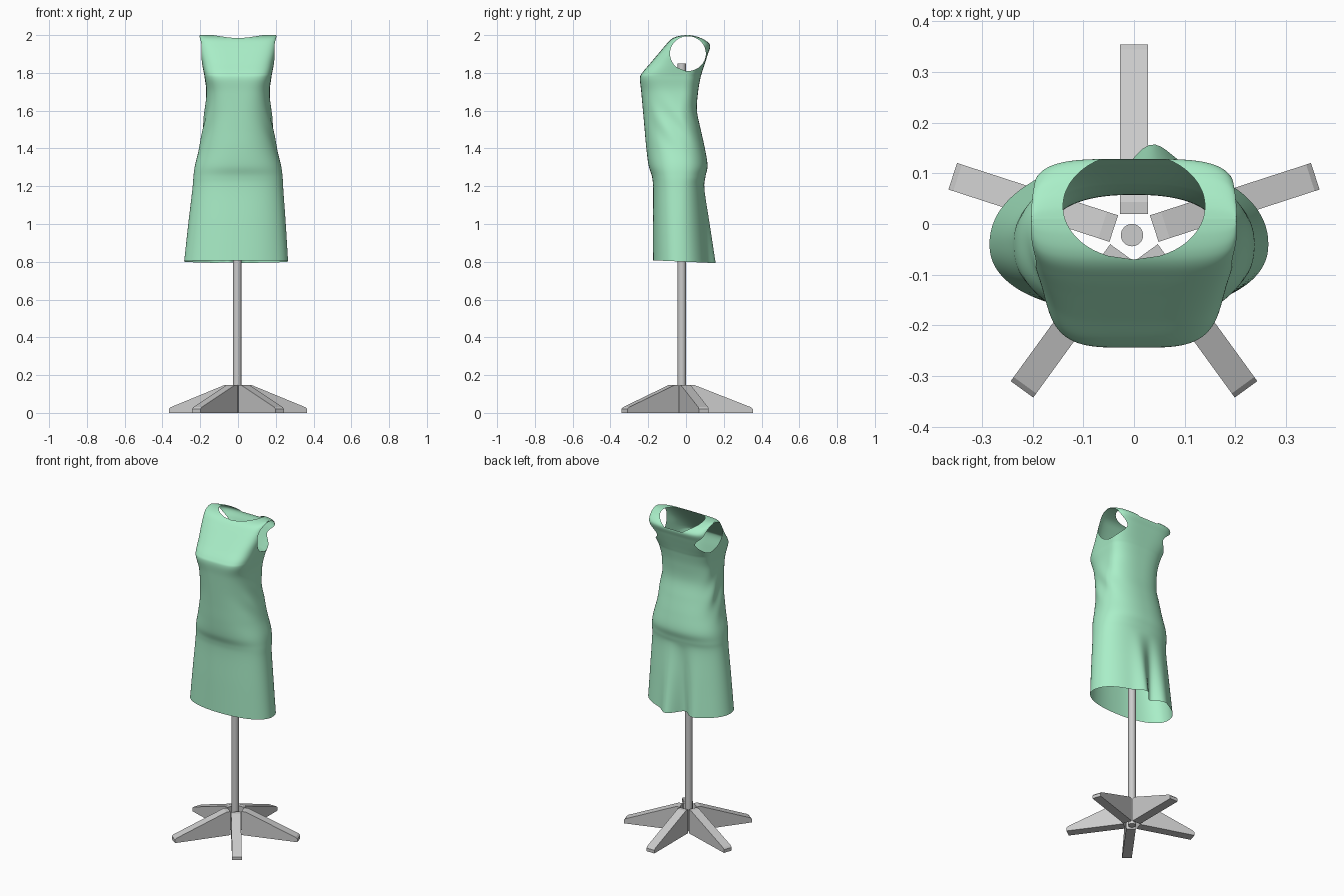
import bpy, bmesh
from math import sin, cos, pi, exp, radians
from mathutils import Matrix

if "Cube" in bpy.data.objects:
    bpy.data.objects.remove(bpy.data.objects["Cube"])


def make_object(name, bm, material=None):
    bmesh.ops.recalc_face_normals(bm, faces=bm.faces)
    mesh = bpy.data.meshes.new(name)
    bm.to_mesh(mesh)
    bm.free()
    obj = bpy.data.objects.new(name, mesh)
    bpy.context.collection.objects.link(obj)
    if material:
        mesh.materials.append(material)
    return obj


def spline(rows, steps):
    """Catmull-Rom interpolation through tuples."""
    out = []
    for i in range(len(rows) - 1):
        a, b = rows[max(i - 1, 0)], rows[i]
        c, d = rows[i + 1], rows[min(i + 2, len(rows) - 1)]
        for k in range(steps):
            t = k / steps
            out.append([0.5 * (2 * q + (r - p) * t + (2 * p - 5 * q + 4 * r - s) * t * t
                               + (3 * q - p - 3 * r + s) * t ** 3)
                        for p, q, r, s in zip(a, b, c, d)])
    return out + [list(rows[-1])]


def spow(v, p):
    return abs(v) ** p * (1 if v >= 0 else -1)


def gauss(v, centre, width):
    return exp(-((v - centre) / width) ** 2)


def cut_hole(bm, f):
    """Cut away the region where f < 0 along its exact outline."""
    val = {v: f(v.co) for v in bm.verts}
    new = []
    for e in list(bm.edges):
        a, b = e.verts
        if (val[a] < 0) != (val[b] < 0):
            t = val[a] / (val[a] - val[b])
            new.append(bmesh.utils.edge_split(e, a, min(max(t, 0.01), 0.99))[1])
    bmesh.ops.connect_verts(bm, verts=new)
    bmesh.ops.delete(bm, geom=[v for v, d in val.items() if d < 0], context='VERTS')


# Dress sections: z, half width, front y, back y, widest y, squareness front, back
ROWS = [
    (0.80, 0.275, -0.175, 0.125, -0.04, 2.2, 2.1),
    (1.00, 0.258, -0.175, 0.110, -0.04, 2.3, 2.1),
    (1.18, 0.241, -0.174, 0.096, -0.04, 2.4, 2.2),
    (1.25, 0.236, -0.180, 0.103, -0.04, 2.4, 2.3),
    (1.31, 0.228, -0.198, 0.114, -0.04, 2.3, 2.3),
    (1.40, 0.206, -0.210, 0.100, -0.04, 2.3, 2.3),
    (1.50, 0.188, -0.219, 0.078, -0.04, 2.4, 2.3),
    (1.60, 0.175, -0.228, 0.058, -0.04, 2.6, 2.4),
    (1.70, 0.168, -0.237, 0.064, -0.03, 3.2, 2.6),
    (1.77, 0.176, -0.244, 0.076, -0.02, 4.0, 2.8),
    (1.80, 0.181, -0.232, 0.084, -0.01, 4.2, 3.0),
    (1.85, 0.191, -0.190, 0.100, 0.01, 4.2, 3.4),
    (1.90, 0.200, -0.148, 0.116, 0.01, 4.2, 3.8),
    (1.945, 0.204, -0.110, 0.128, 0.01, 4.4, 4.2),
    (1.975, 0.205, -0.082, 0.100, 0.01, 4.5, 4.5),
    (1.99, 0.204, -0.056, 0.066, 0.01, 4.5, 4.5),
    (1.998, 0.202, -0.022, 0.035, 0.01, 4.5, 4.5),
    (2.00, 0.200, 0.010, 0.010, 0.01, 4.5, 4.5),
]
COLS = 144
bm = bmesh.new()
rings = []
for z, hw, yf, yb, yc, nf, nb in spline(ROWS, 7):
    ring = []
    flare = max(0, (1.22 - z) / 0.42)
    torso = gauss(z, 1.53, 0.11)
    for i in range(COLS):
        th = 2 * pi * i / COLS
        c, s = cos(th), sin(th)
        n, depth = (nb, yb - yc) if s >= 0 else (nf, yc - yf)
        x = hw * spow(c, 2 / n)
        y = yc + depth * spow(s, 2 / n)
        # Diagonal drag folds at the sides of the waist
        x += 0.004 * torso * spow(c, 3) * sin(50 * y + 38 * z)
        # Hanging folds at the back of the skirt
        if s > 0:
            y += flare * s * (0.035 * gauss(x, 0.05, 0.045) - 0.045 * gauss(x, -0.04, 0.04)
                              + 0.012 * gauss(x, -0.13, 0.04))
        ring.append(bm.verts.new((x - 0.01 * flare, y, z - 0.045 * flare * y)))
    rings.append(ring)
for a, b in zip(rings, rings[1:]):
    for i in range(COLS):
        j = (i + 1) % COLS
        bm.faces.new((a[i], a[j], b[j], b[i]))
bmesh.ops.remove_doubles(bm, verts=bm.verts, dist=1e-5)

# Armholes, then neckline
cut_hole(bm, lambda p: max(((p.y - 0.01) / 0.095) ** 2 + ((p.z - 1.902) / 0.092) ** 2 - 1,
                           (0.12 - abs(p.x)) * 10))
cut_hole(bm, lambda p: max((p.x / 0.14) ** 2 + ((p.y - 0.035) / 0.105) ** 2 - 1,
                           (1.945 - p.z) * 10))

green = bpy.data.materials.new("green_cloth")
green.diffuse_color = (0.40, 0.86, 0.58, 1)
green.use_nodes = True
green.node_tree.nodes["Principled BSDF"].inputs["Base Color"].default_value = green.diffuse_color
dress = make_object("dress", bm, green)
dress.data.shade_smooth()

# Stand pole
CY = -0.022
bm = bmesh.new()
bmesh.ops.create_cone(bm, cap_ends=True, segments=32, radius1=0.022, radius2=0.022, depth=1.85,
                      matrix=Matrix.Translation((-0.004, CY, 0.925)))
pole = make_object("stand_pole", bm)
bpy.context.view_layer.objects.active = pole
pole.select_set(True)
bpy.ops.object.shade_smooth_by_angle()

# Five wedge-shaped feet
FOOT = [(0.042, 0), (0.376, 0), (0.376, 0.02), (0.366, 0.03), (0.065, 0.148), (0.042, 0.148)]
for k in range(5):
    bm = bmesh.new()
    face = bm.faces.new([bm.verts.new((r, -0.0275, z)) for r, z in FOOT])
    side = bmesh.ops.extrude_face_region(bm, geom=[face])
    moved = [v for v in side["geom"] if isinstance(v, bmesh.types.BMVert)]
    bmesh.ops.translate(bm, verts=moved, vec=(0, 0.055, 0))
    foot = make_object(f"stand_foot_{k + 1}", bm)
    foot.location = (0, CY, 0)
    foot.rotation_euler.z = radians(90 + 72 * k)
